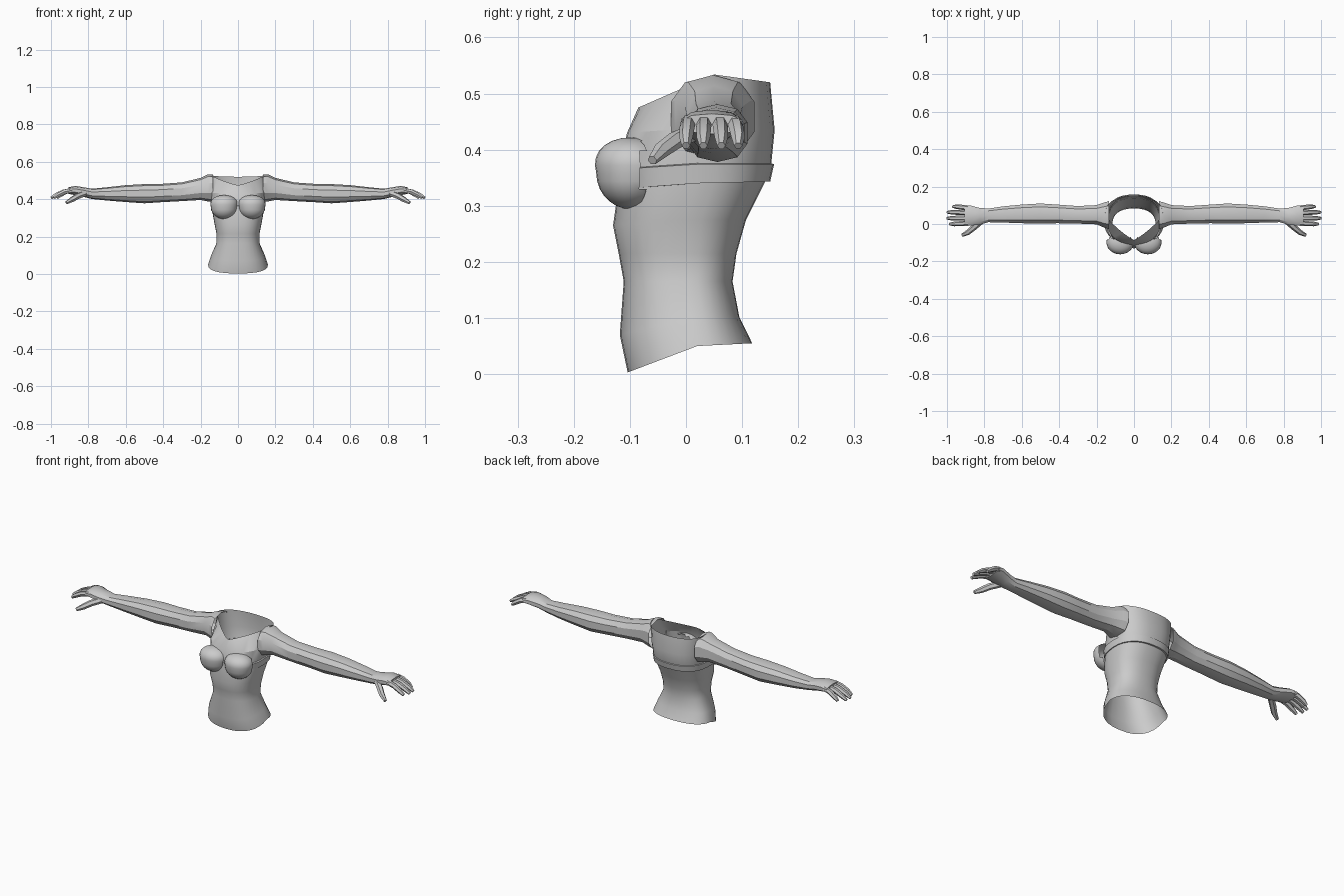
import bpy, bmesh, math
from mathutils import Vector

if "Cube" in bpy.data.objects:
    bpy.data.objects.remove(bpy.data.objects["Cube"])

skin = bpy.data.materials.new("plain grey")
skin.diffuse_color = (0.6, 0.6, 0.6, 1)
skin.use_nodes = True
skin.node_tree.nodes["Principled BSDF"].inputs["Base Color"].default_value = skin.diffuse_color


def finish(bm, name, mirror=False, angle=30):
    bmesh.ops.recalc_face_normals(bm, faces=bm.faces[:])
    me = bpy.data.meshes.new(name)
    bm.to_mesh(me)
    bm.free()
    me.materials.append(skin)
    ob = bpy.data.objects.new(name, me)
    bpy.context.collection.objects.link(ob)
    bpy.ops.object.select_all(action='DESELECT')
    ob.select_set(True)
    bpy.context.view_layer.objects.active = ob
    bpy.ops.object.shade_smooth_by_angle(angle=math.radians(angle))
    if mirror:
        m = ob.modifiers.new("mirror", 'MIRROR')
        m.use_mirror_merge = False
    return ob


def loft(rings, name, cap_end=False, **kw):
    """Skin a row of equal rings of points."""
    bm = bmesh.new()
    rows = [[bm.verts.new(p) for p in r] for r in rings]
    n = len(rows[0])
    for a, b in zip(rows, rows[1:]):
        for i in range(n):
            j = (i + 1) % n
            bm.faces.new((a[i], a[j], b[j], b[i]))
    if cap_end:
        bm.faces.new(rows[-1])
    return finish(bm, name, **kw)


def body_ring(w, yf, ym, yb, zf, zs, zb, ef=0.8, eb=0.85, n=32):
    """Horizontal ring: separate depth, height and squareness front and back."""
    pts = []
    for i in range(n):
        t = 2 * math.pi * i / n
        s, c = math.sin(t), math.cos(t)
        e = ef if c > 0 else eb
        k = abs(c) ** e
        x = math.copysign(w * abs(s) ** e, s)
        y = ym + ((yf if c > 0 else yb) - ym) * k
        z = zs + ((zf if c > 0 else zb) - zs) * k
        pts.append((x, y, z))
    return pts


def limb_ring(x, y0, y1, z0, z1, n=10, e=0.85):
    """Ring across an arm, given its depth and height limits."""
    pts = []
    for i in range(n):
        t = 2 * math.pi * (i + 0.5) / n
        s, c = math.sin(t), math.cos(t)
        pts.append((x,
                    (y0 + y1) / 2 + (y1 - y0) / 2 * math.copysign(abs(c) ** e, c),
                    (z0 + z1) / 2 + (z1 - z0) / 2 * math.copysign(abs(s) ** e, s)))
    return pts


# torso: open at hips and neckline
loft([body_ring(*r) for r in [
    (.160, -.104, .02, .118, .003, .050, .055),
    (.144, -.118, .01, .095, .070, .100, .102),
    (.115, -.111, 0, .083, .165, .165, .165),
    (.115, -.120, 0, .090, .215, .215, .215),
    (.127, -.130, 0, .107, .265, .275, .275),
    (.139, -.120, .02, .142, .335, .345, .345),
    (.141, -.118, .03, .152, .375, .375, .375),
    (.147, -.105, .04, .158, .430, .440, .435),
    (.155, -.085, .05, .150, .475, .534, .520, 1.7, .85),
]], "torso")

# raised band round the ribs
loft([body_ring(*r) for r in [
    (.137, -.110, .02, .140, .330, .340, .343),
    (.143, -.118, .02, .150, .330, .340, .343),
    (.147, -.121, .02, .157, .365, .374, .374),
    (.140, -.112, .02, .150, .367, .376, .376),
]], "rib_band")

# bust cups: rounded below, squarer above, open at the back
bm = bmesh.new()
bmesh.ops.create_uvsphere(bm, u_segments=24, v_segments=14, radius=1)
for v in bm.verts:
    k = 1 + .28 * max(v.co.z, 0)
    v.co = Vector((.074 + .071 * v.co.x * k, -.098 + .062 * v.co.y * k, .358 + .064 * v.co.z))
bmesh.ops.delete(bm, geom=[v for v in bm.verts if v.co.y > -.068], context='VERTS')
finish(bm, "bust_cup", mirror=True, angle=40)

# arm with palm
loft([limb_ring(*r) for r in [
    (.135, -.030, .125, .385, .532),
    (.160, -.022, .118, .388, .533),
    (.200, -.004, .103, .396, .514),
    (.300, .000, .098, .390, .490),
    (.410, .002, .106, .384, .482),
    (.500, .000, .112, .378, .481),
    (.600, .002, .106, .385, .475),
    (.700, .006, .096, .393, .464),
    (.780, .008, .084, .401, .456),
    (.825, -.006, .088, .412, .464),
    (.870, -.010, .100, .422, .471),
    (.905, -.010, .102, .428, .464),
]], "arm", cap_end=True, mirror=True)


def digit(name, path, r):
    """Tapered six-sided finger along a path."""
    path = [Vector(p) for p in path]
    rings = []
    for i, p in enumerate(path):
        d = (path[min(i + 1, len(path) - 1)] - path[max(i - 1, 0)]).normalized()
        u = d.cross(Vector((0, 0, 1))).normalized()
        v = u.cross(d)
        q = r * (1, 1, .9, .55)[i]
        rings.append([p + q * (u * math.cos(a) + v * math.sin(a))
                      for a in (math.pi * k / 3 for k in range(6))])
    loft(rings, name, cap_end=True, mirror=True)


# fingers droop towards the tips
for name, y0, y1, tip in (("index_finger", .004, .000, .985), ("middle_finger", .032, .031, 1.0),
                          ("ring_finger", .060, .063, .998), ("little_finger", .086, .093, .968)):
    L = tip - .885
    digit(name, [(.885, y0, .449), (.885 + L * .42, (y0 + y1) / 2, .440),
                 (.885 + L * .78, y1, .422), (tip, y1, .407)], .0135)

# thumb
digit("thumb", [(.820, .012, .430), (.858, -.020, .416), (.888, -.045, .398), (.918, -.060, .381)], .016)
